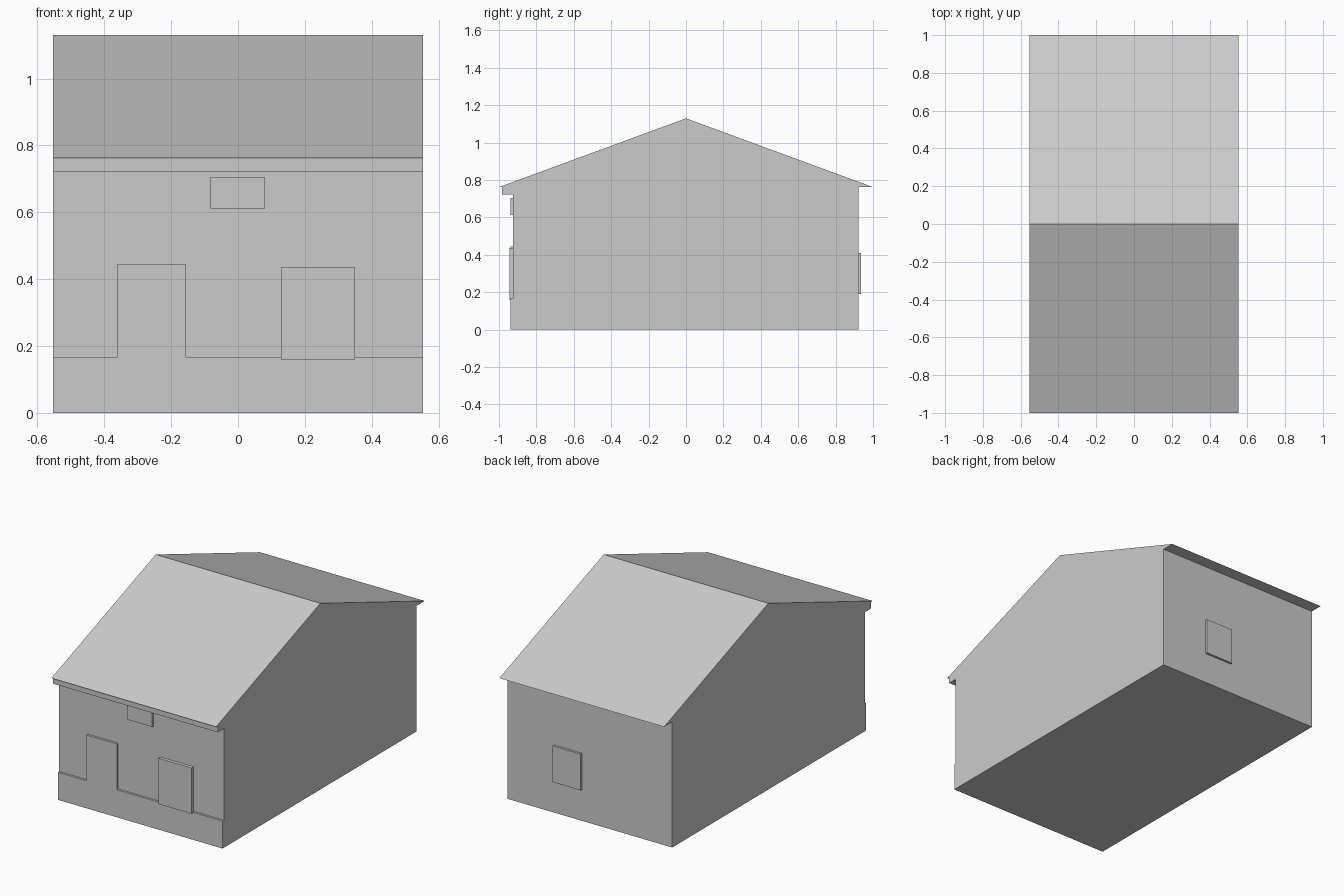
import bpy
from mathutils import Vector

if "Cube" in bpy.data.objects:
    bpy.data.objects.remove(bpy.data.objects["Cube"])

grey = bpy.data.materials.new("plain_grey")
grey.diffuse_color = (0.6, 0.6, 0.6, 1)
grey.use_nodes = True
grey.node_tree.nodes["Principled BSDF"].inputs["Base Color"].default_value = grey.diffuse_color

W = 0.553                    # half width of the house
FRONT, BACK = -0.925, 0.922  # wall planes
EAVE, RIDGE = 0.762, 1.13


def prism(name, outline, offset):
    """Extrude a planar outline by an offset vector."""
    offset = Vector(offset)
    near = [Vector(p) for p in outline]
    n = len(near)
    faces = [tuple(range(n)), tuple(range(2 * n - 1, n - 1, -1))]
    faces += [(i, i + n, (i + 1) % n + n, (i + 1) % n) for i in range(n)]
    mesh = bpy.data.meshes.new(name)
    mesh.from_pydata(near + [p + offset for p in near], [], faces)
    mesh.materials.append(grey)
    obj = bpy.data.objects.new(name, mesh)
    bpy.context.collection.objects.link(obj)
    # Make all normals point outwards
    import bmesh
    bm = bmesh.new()
    bm.from_mesh(mesh)
    bmesh.ops.recalc_face_normals(bm, faces=bm.faces)
    bm.to_mesh(mesh)
    bm.free()


def panel(name, x0, x1, z0, z1, y, depth):
    """Rectangular plate standing on a wall."""
    prism(name, [(x0, y, z0), (x1, y, z0), (x1, y, z1), (x0, y, z1)], (0, depth, 0))


# Walls and gabled roof with flat soffits, one profile along the width
section = [(FRONT, 0), (BACK, 0), (BACK, EAVE), (1, EAVE),
           (0, RIDGE), (-1, EAVE), (FRONT, EAVE)]
prism("house_body", [(-W, y, z) for y, z in section], (2 * W, 0, 0))

# Raised plinth that rises into the door
steps = [(-W, 0), (W, 0), (W, 0.167), (-0.157, 0.167),
         (-0.157, 0.445), (-0.361, 0.445), (-0.361, 0.167), (-W, 0.167)]
prism("plinth_and_door", [(x, FRONT, z) for x, z in steps], (0, -0.013, 0))

# Front and back details
panel("gutter_board", -W, W, 0.722, EAVE, FRONT, -0.058)
panel("front_window", 0.129, 0.35, 0.159, 0.437, FRONT, -0.02)
panel("sign_board", -0.083, 0.081, 0.612, 0.705, FRONT, -0.014)
panel("back_window", 0.052, 0.24, 0.19, 0.41, BACK, 0.013)
